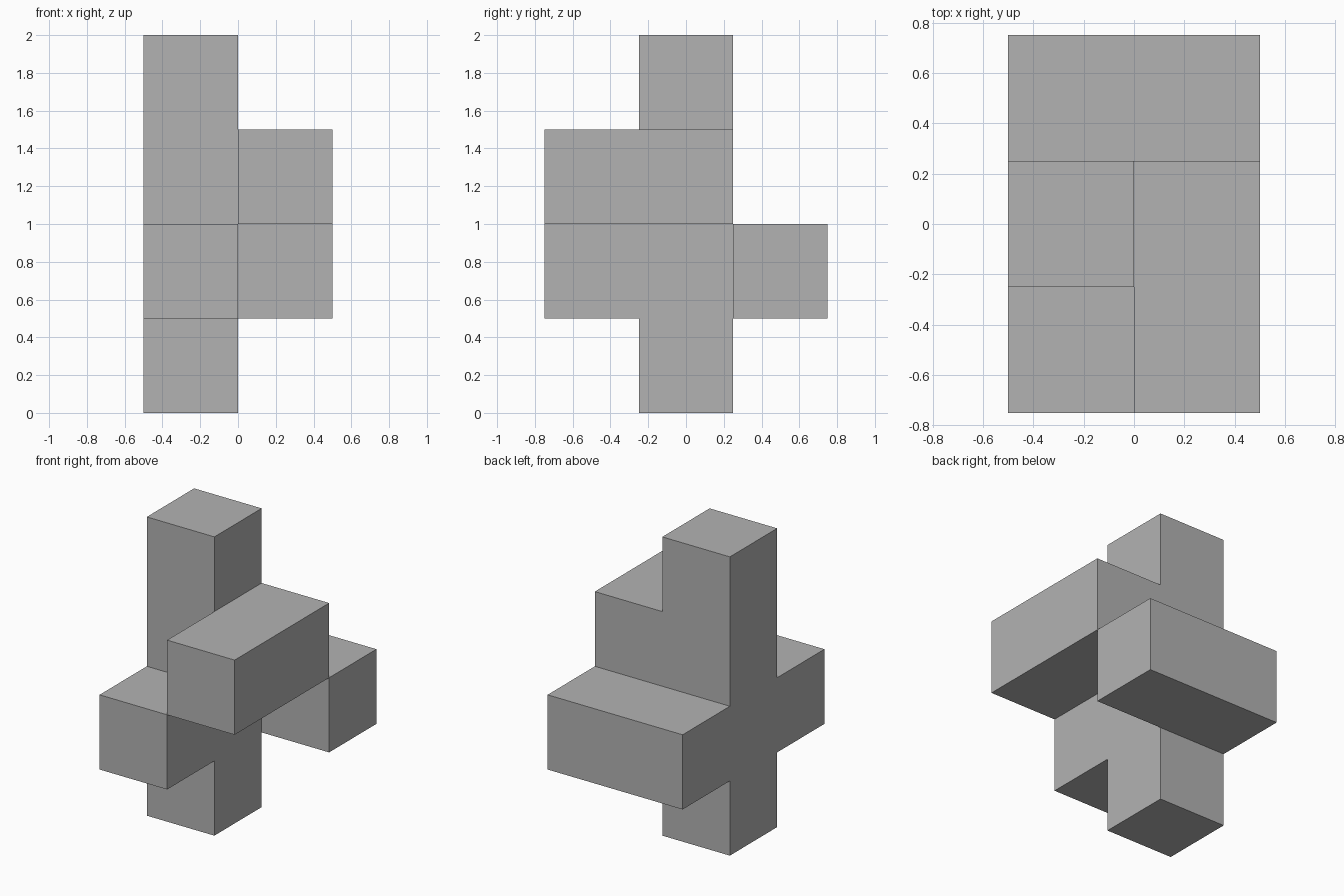
import bpy
import bmesh
from mathutils import Vector

cube = bpy.data.objects.get("Cube")
if cube:
    bpy.data.objects.remove(cube, do_unlink=True)

SIZE = 0.5
ORIGIN = Vector((-0.5, -0.75, 0.0))

# One flat grey
grey = bpy.data.materials.new("plain_grey")
grey.use_nodes = True
colour = (0.45, 0.45, 0.45, 1)
grey.diffuse_color = colour
grey.node_tree.nodes["Principled BSDF"].inputs["Base Color"].default_value = colour


def bar(start, count):
    """Unit cells filling a box that begins at start."""
    return {(start[0] + i, start[1] + j, start[2] + k)
            for i in range(count[0]) for j in range(count[1]) for k in range(count[2])}


# Parts of the interlocking piece, in cells
column = bar((0, 1, 0), (1, 1, 4))
upper_arm = bar((1, 0, 2), (1, 2, 1))
front_stub = bar((0, 0, 1), (1, 1, 1))
back_bar = bar((0, 2, 1), (2, 1, 1))
cells = column | upper_arm | front_stub | back_bar

# Outer skin only: a face wherever a cell has no neighbour
bm = bmesh.new()
for cell in sorted(cells):
    centre = Vector(cell) + Vector((0.5, 0.5, 0.5))
    for axis in range(3):
        for sign in (-1, 1):
            normal = Vector((0, 0, 0))
            normal[axis] = sign
            if tuple(int(c + n) for c, n in zip(cell, normal)) in cells:
                continue
            u = Vector((0, 0, 0))
            u[(axis + 1) % 3] = 0.5
            v = normal.cross(u)
            middle = centre + normal * 0.5
            corners = (middle - u - v, middle + u - v, middle + u + v, middle - u + v)
            bm.faces.new([bm.verts.new(ORIGIN + p * SIZE) for p in corners])

# Weld the cells and merge coplanar faces
bmesh.ops.remove_doubles(bm, verts=bm.verts[:], dist=0.001)
bmesh.ops.dissolve_limit(bm, angle_limit=0.01, verts=bm.verts[:], edges=bm.edges[:])

mesh = bpy.data.meshes.new("puzzle_piece")
bm.to_mesh(mesh)
bm.free()
mesh.materials.append(grey)
piece = bpy.data.objects.new("puzzle_piece", mesh)
bpy.context.collection.objects.link(piece)
